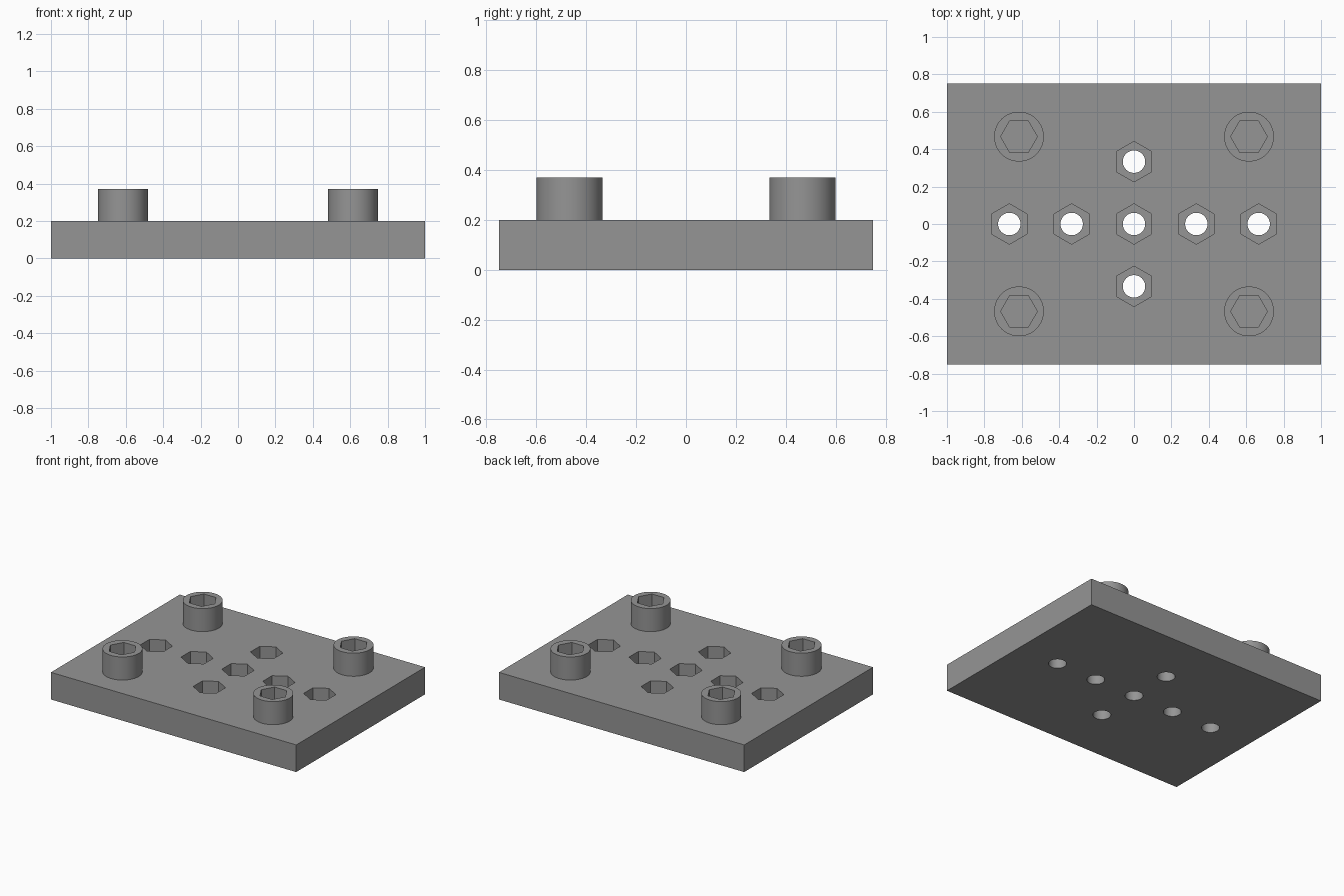
import bpy
import math

if "Cube" in bpy.data.objects:
    bpy.data.objects.remove(bpy.data.objects["Cube"])

grey = bpy.data.materials.new("steel_grey")
grey.diffuse_color = (0.3, 0.3, 0.3, 1.0)
grey.use_nodes = True
grey.node_tree.nodes["Principled BSDF"].inputs["Base Color"].default_value = grey.diffuse_color


def prism(name, sides, radius, z0, z1, x, y, turn=0.0):
    """Upright prism between two heights."""
    bpy.ops.mesh.primitive_cylinder_add(
        vertices=sides, radius=radius, depth=z1 - z0,
        location=(x, y, (z0 + z1) / 2), rotation=(0, 0, turn))
    obj = bpy.context.object
    obj.name = name
    return obj


def cut(target, cutter):
    """Subtract the cutter and remove it."""
    mod = target.modifiers.new("cut", 'BOOLEAN')
    mod.operation = 'DIFFERENCE'
    mod.solver = 'EXACT'
    mod.object = cutter
    bpy.context.view_layer.objects.active = target
    bpy.ops.object.modifier_apply(modifier=mod.name)
    bpy.data.objects.remove(cutter, do_unlink=True)


def finish(obj):
    obj.data.materials.clear()
    obj.data.materials.append(grey)
    bpy.ops.object.select_all(action='DESELECT')
    obj.select_set(True)
    bpy.context.view_layer.objects.active = obj
    bpy.ops.object.shade_smooth_by_angle(angle=math.radians(30))


# Base plate
bpy.ops.mesh.primitive_cube_add(size=1, location=(0, 0, 0.1))
plate = bpy.context.object
plate.name = "base_plate"
plate.scale = (2.0, 1.5, 0.2)
bpy.ops.object.transform_apply(location=True, rotation=False, scale=True)

# Cross of through holes with hexagonal nut pockets, points facing front and back
third = 1 / 3
for x, y in [(-2 * third, 0), (-third, 0), (0, 0), (third, 0),
             (2 * third, 0), (0, third), (0, -third)]:
    # a six-sided cylinder starts with a point on the y axis
    cut(plate, prism("pocket_cutter", 6, 0.108, 0.1, 0.3, x, y))
    cut(plate, prism("hole_cutter", 48, 0.06, -0.1, 0.3, x, y))
finish(plate)

# Socket bolt heads at the corners, hexagon points facing the sides
for sx, side in ((-1, "left"), (1, "right")):
    for sy, end in ((-1, "front"), (1, "back")):
        x, y = sx * 0.615, sy * 0.467
        head = prism(f"bolt_head_{end}_{side}", 64, 0.133, 0.2, 0.37, x, y)
        cut(head, prism("socket_cutter", 6, 0.098, 0.27, 0.45, x, y,
                        math.pi / 2))
        finish(head)
